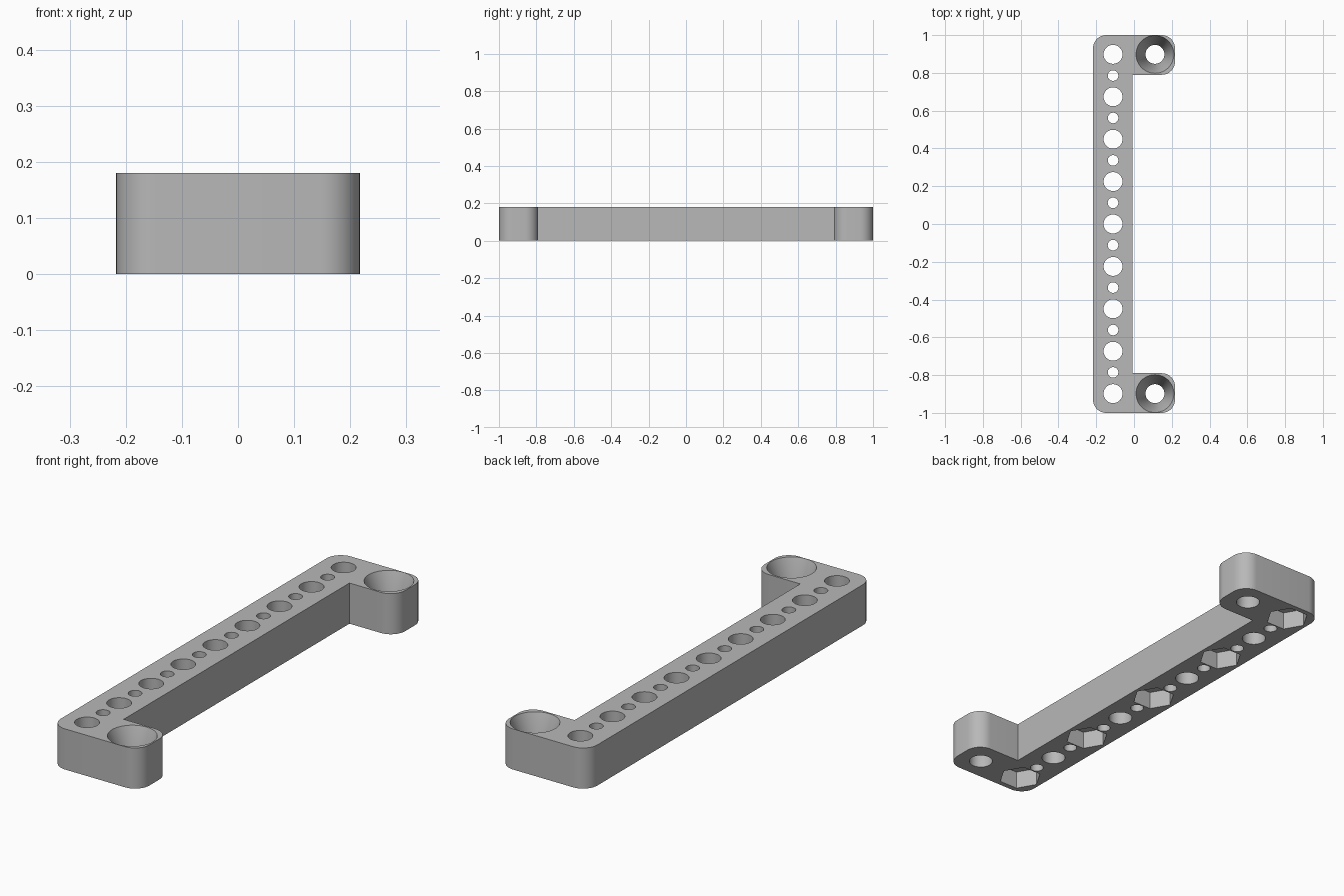
import bpy
import bmesh
from math import cos, sin, pi, radians

cube = bpy.data.objects.get("Cube")
if cube:
    bpy.data.objects.remove(cube, do_unlink=True)

HEIGHT = 0.18
HALF_X, HALF_Y = 0.217, 1.0
WIDTH = 0.21            # width of the bar and of each foot
CORNER = 0.07
HOLE_X = 0.111          # hole rows sit at -HOLE_X (bar) and +HOLE_X (feet)
PITCH = 0.2245
HOLE_R, SMALL_R, SINK_R = 0.05, 0.028, 0.1

grey = bpy.data.materials.new("Plain grey")
grey.use_nodes = True
grey.diffuse_color = (0.48, 0.48, 0.48, 1)
grey.node_tree.nodes["Principled BSDF"].inputs["Base Color"].default_value = grey.diffuse_color


def make_object(name, bm):
    bmesh.ops.recalc_face_normals(bm, faces=bm.faces[:])
    mesh = bpy.data.meshes.new(name)
    bm.to_mesh(mesh)
    bm.free()
    obj = bpy.data.objects.new(name, mesh)
    bpy.context.collection.objects.link(obj)
    return obj


def add_lathe(bm, x, y, profile, sides):
    """Closed solid of stacked rings; profile holds (radius, z) pairs."""
    rings = []
    for r, z in profile:
        rings.append([bm.verts.new((x + r * cos(2 * pi * i / sides),
                                    y + r * sin(2 * pi * i / sides), z))
                      for i in range(sides)])
    for low, high in zip(rings, rings[1:]):
        for i in range(sides):
            j = (i + 1) % sides
            bm.faces.new((low[i], low[j], high[j], high[i]))
    bm.faces.new(rings[0][::-1])
    bm.faces.new(rings[-1])


def arc(cx, cy, start, steps=12):
    """Quarter-circle corner, counter-clockwise from the start angle."""
    return [(cx + CORNER * cos(radians(start + 90 * i / steps)),
             cy + CORNER * sin(radians(start + 90 * i / steps)))
            for i in range(steps + 1)]


# Bracket body: long bar with a foot at each end
ox, oy = HALF_X - CORNER, HALF_Y - CORNER
inner_x, inner_y = WIDTH - HALF_X, HALF_Y - WIDTH
outline = (arc(-ox, -oy, 180) + arc(ox, -oy, 270)
           + arc(ox, -inner_y - CORNER, 0)
           + [(inner_x, -inner_y), (inner_x, inner_y)]
           + arc(ox, inner_y + CORNER, 270)
           + arc(ox, oy, 0) + arc(-ox, oy, 90))
bm = bmesh.new()
base = bm.faces.new([bm.verts.new((x, y, 0)) for x, y in outline])
top = bmesh.ops.extrude_face_region(bm, geom=[base])["geom"]
bmesh.ops.translate(bm, vec=(0, 0, HEIGHT),
                    verts=[v for v in top if isinstance(v, bmesh.types.BMVert)])
if len(bm.faces) == len(outline) + 1:
    bm.faces.new([v for v in bm.verts if v.co.z == 0])
bracket = make_object("bracket", bm)
bracket.data.materials.append(grey)

# Through holes: large and small alternating along the bar
bm = bmesh.new()
for k in range(-8, 9):
    radius = SMALL_R if k % 2 else HOLE_R
    add_lathe(bm, -HOLE_X, k * PITCH / 2,
              [(radius, -0.05), (radius, HEIGHT + 0.05)], 48)

# Countersunk holes in the feet
for side in (-1, 1):
    add_lathe(bm, HOLE_X, side * 4 * PITCH,
              [(HOLE_R, -0.05), (HOLE_R, 0.04), (SINK_R, HEIGHT), (SINK_R, HEIGHT + 0.05)], 64)
hole_cutter = make_object("hole_cutter", bm)

# Hexagonal nut pockets under every second large hole
bm = bmesh.new()
for k in range(-2, 3):
    add_lathe(bm, -HOLE_X, k * 2 * PITCH, [(0.091, -0.05), (0.091, 0.08)], 6)
pocket_cutter = make_object("pocket_cutter", bm)

# Cut, then discard the cutters
bpy.ops.object.select_all(action='DESELECT')
bpy.context.view_layer.objects.active = bracket
bracket.select_set(True)
for cutter in (pocket_cutter, hole_cutter):
    cutter.hide_render = True
    mod = bracket.modifiers.new("Cut", 'BOOLEAN')
    mod.operation = 'DIFFERENCE'
    mod.solver = 'EXACT'
    mod.object = cutter
    bpy.ops.object.modifier_apply(modifier=mod.name)
    bpy.data.objects.remove(cutter, do_unlink=True)

bpy.ops.object.shade_smooth_by_angle(angle=radians(25))
